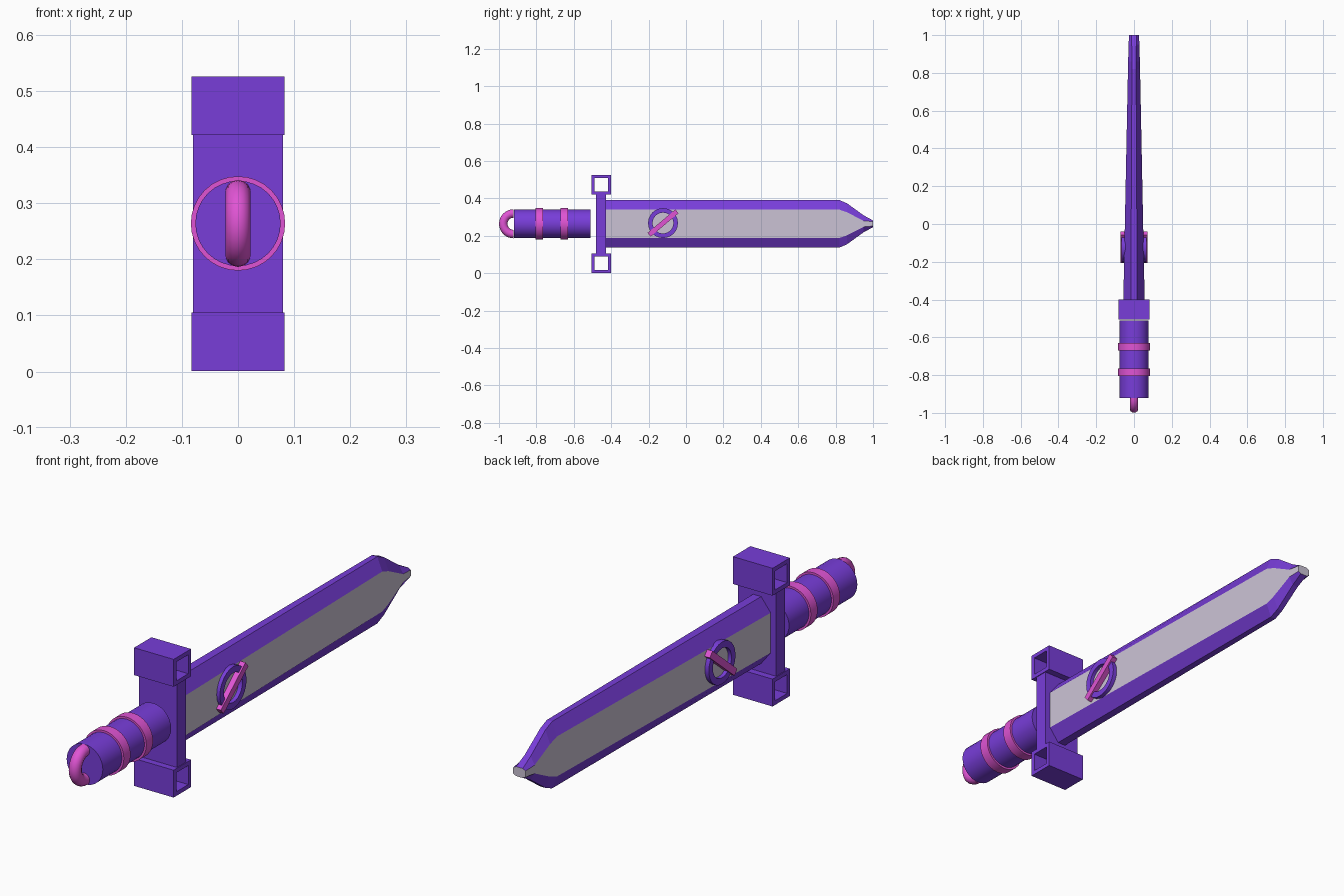
import bpy, bmesh, math
from mathutils import Vector

if "Cube" in bpy.data.objects:
    bpy.data.objects.remove(bpy.data.objects["Cube"])

CZ = 0.264  # height of the sword's long axis


def material(name, rgb):
    m = bpy.data.materials.new(name)
    lin = [((c / 255 + 0.055) / 1.055) ** 2.4 for c in rgb]
    m.diffuse_color = (*lin, 1)
    m.use_nodes = True
    m.node_tree.nodes["Principled BSDF"].inputs["Base Color"].default_value = m.diffuse_color
    return m


PURPLE = material("purple", (120, 61, 217))
PINK = material("pink", (224, 84, 212))
GREY = material("pale grey", (203, 195, 213))


def loft(name, sections, mats, closed=False, smooth=False, rule=None):
    """Skin a list of equal-length rings of points; cap the ends unless closed."""
    bm = bmesh.new()
    rings = [[bm.verts.new(p) for p in s] for s in sections]
    n = len(rings[0])
    count = len(rings) if closed else len(rings) - 1
    for i in range(count):
        a, b = rings[i], rings[(i + 1) % len(rings)]
        for j in range(n):
            f = bm.faces.new((a[j], a[(j + 1) % n], b[(j + 1) % n], b[j]))
            if rule:
                f.material_index = rule(i, j)
    if not closed:
        bm.faces.new(rings[0])
        end = bm.faces.new(rings[-1])
        if rule:
            end.material_index = 1
    bmesh.ops.recalc_face_normals(bm, faces=bm.faces)
    me = bpy.data.meshes.new(name)
    bm.to_mesh(me)
    bm.free()
    for m in mats:
        me.materials.append(m)
    ob = bpy.data.objects.new(name, me)
    bpy.context.collection.objects.link(ob)
    if smooth:
        bpy.ops.object.select_all(action='DESELECT')
        ob.select_set(True)
        bpy.context.view_layer.objects.active = ob
        bpy.ops.object.shade_smooth_by_angle(angle=math.radians(35))
    return ob


def circle_y(y, r, n=32):
    return [(r * math.cos(2 * math.pi * k / n), y, CZ + r * math.sin(2 * math.pi * k / n))
            for k in range(n)]


def rect_x(x, y, z, hy, hz, angle=0):
    c, s = math.cos(angle), math.sin(angle)
    return [(x, y + a * hy * c - b * hz * s, z + a * hy * s + b * hz * c)
            for a, b in ((-1, -1), (1, -1), (1, 1), (-1, 1))]


# Handle and its two raised bands
loft("handle", [circle_y(-0.92, 0.076), circle_y(-0.51, 0.076)], [PURPLE], smooth=True)
for k, y in enumerate((-0.785, -0.65)):
    prof = [(-0.02, 0.07), (-0.02, 0.084), (0.02, 0.084), (0.02, 0.07)]
    loft(f"handle_band_{k + 1}", [circle_y(y + dy, r) for dy, r in prof],
         [PINK], closed=True, smooth=True)

# Half-ring pommel loop
arch = []
for i in range(17):
    t = math.pi * i / 16
    d = Vector((0, -math.sin(t), math.cos(t)))
    centre = Vector((0, -0.922, CZ)) + d * 0.055
    arch.append([centre + d * 0.0225 * math.cos(u) + Vector((0.0225 * math.sin(u), 0, 0))
                 for u in (2 * math.pi * k / 14 for k in range(14))])
loft("pommel_loop", arch, [PINK], smooth=True)

# Crossguard plate with a hollow square tube at each end
loft("crossguard", [rect_x(x, -0.4535, CZ, 0.0265, 0.162) for x in (-0.08, 0.08)], [PURPLE])
for name, z in (("lower", 0.053), ("upper", 0.474)):
    loops = [(-0.083, 0.052), (0.083, 0.052), (0.083, 0.036), (-0.083, 0.036)]
    loft(f"{name}_guard_tube", [rect_x(x, -0.453, z, h, h) for x, h in loops],
         [PURPLE], closed=True)

# Blade: y, outer half height, panel half height, panel half thickness, edge half thickness
BLADE = [(-0.43, 0.127, 0.076, 0.057, 0.017),
         (0.82, 0.127, 0.076, 0.032, 0.011),
         (0.86, 0.110, 0.062, 0.031, 0.011),
         (0.95, 0.045, 0.016, 0.029, 0.012),
         (1.00, 0.018, 0.012, 0.026, 0.014)]


def blade_section(y, h, p, x, e):
    return [(a, y, CZ + b) for a, b in
            ((x, -p), (x, p), (e, h), (-e, h), (-x, p), (-x, -p), (-e, -h), (e, -h))]


loft("blade", [blade_section(*s) for s in BLADE], [PURPLE, GREY],
     rule=lambda i, j: 1 if j in (0, 4) else 0)

# Round emblem through the blade with a diagonal bar
EY, EZ = -0.123, 0.268


def circle_x(x, r, n=24):
    return [(x, EY + r * math.cos(2 * math.pi * k / n), EZ + r * math.sin(2 * math.pi * k / n))
            for k in range(n)]


for side, s in (("right", 1), ("left", -1)):
    loops = [(0.03, 0.08), (0.066, 0.08), (0.066, 0.056), (0.03, 0.056)]
    loft(f"{side}_emblem_ring", [circle_x(s * x, r) for x, r in loops],
         [PURPLE], closed=True, smooth=True)
    loft(f"{side}_emblem_bar",
         [rect_x(s * x, EY, EZ, 0.097, 0.013, math.radians(40)) for x in (0.035, 0.072)],
         [PINK])
